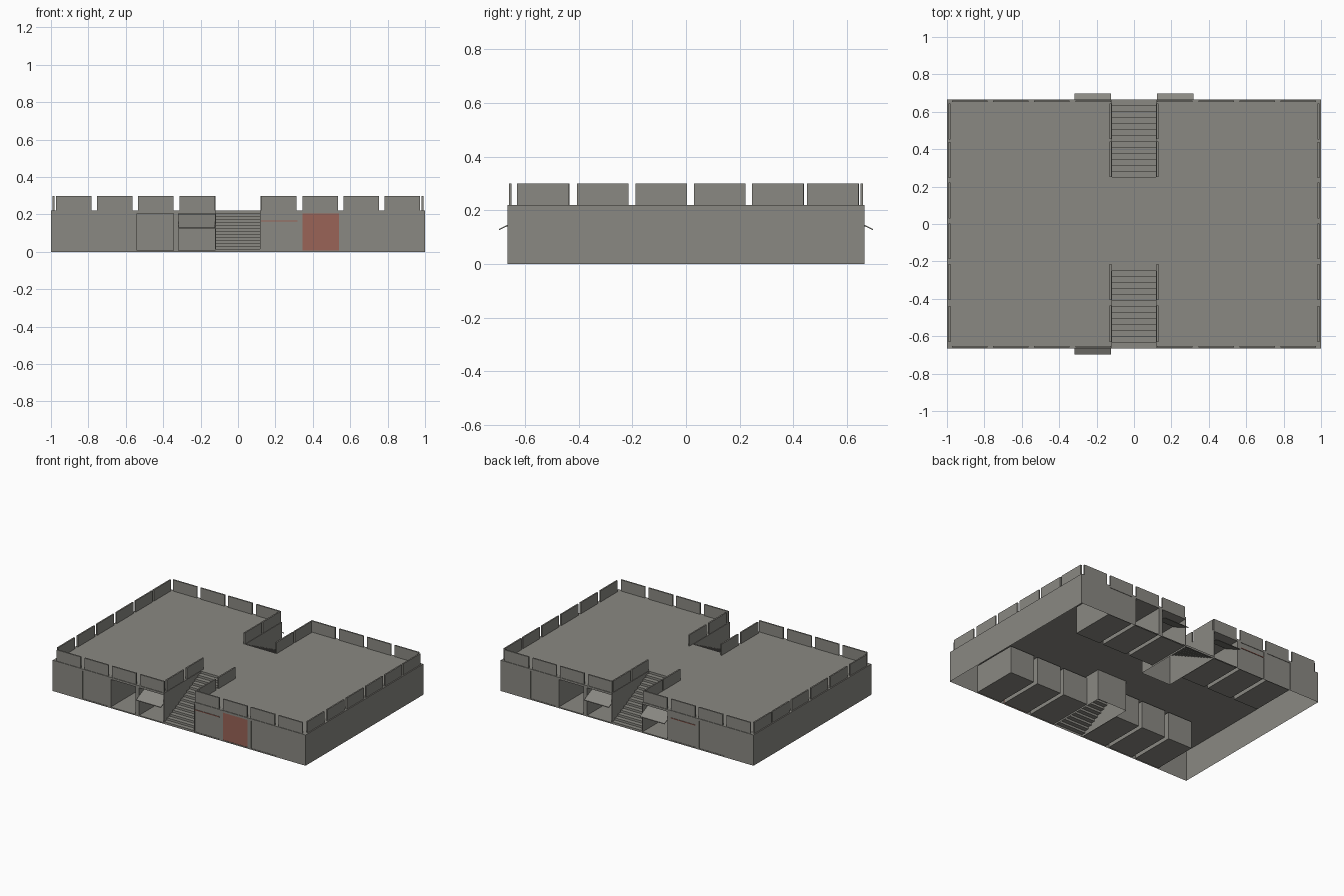
import bpy, bmesh, math

if "Cube" in bpy.data.objects:
    bpy.data.objects.remove(bpy.data.objects["Cube"])

X, Y, H = 1.0, 0.665, 0.22          # half length, half depth, roof height
SX, SY = 0.118, 0.22                # stair half width, inner end of stairs
BAY_W, Z0, Z1, ROOM_Y = 0.195, 0.008, 0.205, 0.33
PARAPET_Z = 0.30


def material(name, rgb):
    m = bpy.data.materials.new(name)
    m.diffuse_color = (*rgb, 1)
    m.use_nodes = True
    m.node_tree.nodes["Principled BSDF"].inputs["Base Color"].default_value = m.diffuse_color
    return m


GREY = material("concrete grey", (0.255, 0.25, 0.225))
RED = material("faded red", (0.32, 0.125, 0.095))


def mesh_object(name, quads, mat=GREY):
    """Object from a list of polygons, welded and consistently oriented."""
    bm = bmesh.new()
    for q in quads:
        bm.faces.new([bm.verts.new(p) for p in q])
    bmesh.ops.remove_doubles(bm, verts=bm.verts, dist=1e-5)
    bmesh.ops.recalc_face_normals(bm, faces=bm.faces)
    me = bpy.data.meshes.new(name)
    bm.to_mesh(me)
    bm.free()
    me.materials.append(mat)
    ob = bpy.data.objects.new(name, me)
    bpy.context.collection.objects.link(ob)
    return ob


def wall_y(x0, x1, y, z0, z1):
    return [(x0, y, z0), (x1, y, z0), (x1, y, z1), (x0, y, z1)]


def wall_x(x, y0, y1, z0, z1):
    return [(x, y0, z0), (x, y1, z0), (x, y1, z1), (x, y0, z1)]


def flat(x0, x1, y0, y1, z):
    return [(x0, y0, z), (x1, y0, z), (x1, y1, z), (x0, y1, z)]


def box(x0, x1, y0, y1, z0, z1):
    return [flat(x0, x1, y0, y1, z0), flat(x0, x1, y0, y1, z1),
            wall_y(x0, x1, y0, z0, z1), wall_y(x0, x1, y1, z0, z1),
            wall_x(x0, y0, y1, z0, z1), wall_x(x1, y0, y1, z0, z1)]


# Roof deck with two stair notches
mesh_object("roof_deck", [
    flat(-X, -SX, -Y, -SY, H), flat(-X, -SX, -SY, SY, H), flat(-X, -SX, SY, Y, H),
    flat(-SX, SX, -SY, SY, H),
    flat(SX, X, -Y, -SY, H), flat(SX, X, -SY, SY, H), flat(SX, X, SY, Y, H)])

# Plain end walls
for name, x in (("left_wall", -X), ("right_wall", X)):
    ob = mesh_object(name, [wall_x(x, -Y, Y, 0, H)])
    if x < 0:
        ob.data.flip_normals()

CENTRES = (-0.667, -0.443, -0.22, 0.22, 0.443, 0.667)
ROWS = {
    "front": (-1, ("shut", "open", "tilted", "bar", "red", "shut")),
    "back": (1, ("shut", "bar", "tilted", "tilted", "open", "shut")),
}

for row, (s, kinds) in ROWS.items():
    y = s * Y
    # Long wall: piers between the bays, lintels and sills over each bay
    quads = []
    for side in (-1, 1):
        edges = [SX]
        for c in (0.22, 0.443, 0.667):
            edges += [c - BAY_W / 2, c + BAY_W / 2]
        edges.append(X)
        for i in range(len(edges) - 1):
            a, b = side * edges[i], side * edges[i + 1]
            if i % 2 == 0:
                quads.append(wall_y(a, b, y, 0, H))
            else:
                quads += [wall_y(a, b, y, 0, Z0), wall_y(a, b, y, Z1, H)]
    wall = mesh_object(row + "_wall", quads)
    for p in wall.data.polygons:
        if p.normal.y * s < 0:
            p.flip()

    # Storage rooms and their doors
    for i, (c, kind) in enumerate(zip(CENTRES, kinds)):
        a, b = c - BAY_W / 2, c + BAY_W / 2
        yi = s * ROOM_Y
        mesh_object(f"{row}_room_{i + 1}", [
            flat(a, b, y, yi, Z0), flat(a, b, y, yi, Z1), wall_y(a, b, yi, Z0, Z1),
            wall_x(a, y, yi, Z0, Z1), wall_x(b, y, yi, Z0, Z1)])
        if kind in ("shut", "bar", "red"):
            mesh_object(f"{row}_door_{i + 1}",
                        box(a, b, y - s * 0.008, y - s * 0.003, Z0, Z1),
                        RED if kind == "red" else GREY)
        if kind == "bar":
            mesh_object(f"{row}_door_stripe_{i + 1}",
                        box(a, b, y - s * 0.003, y + s * 0.001, 0.163, 0.168), RED)
        if kind == "tilted":
            # Up-and-over door, its lower edge swung outwards
            o, n = (s * 0.697, 0.126), (s * 0.55, 0.196)
            t = 0.005
            lo = [(a, o[0], o[1]), (b, o[0], o[1]), (b, n[0], n[1]), (a, n[0], n[1])]
            hi = [(p[0], p[1], p[2] + t) for p in lo]
            mesh_object(f"{row}_tilted_door_{i + 1}", [lo, hi] + [
                [lo[k], lo[(k + 1) % 4], hi[(k + 1) % 4], hi[k]] for k in range(4)])

    # Staircase: treads, risers, cheek walls and inner end wall
    n = 14
    run, rise = (Y - SY) / n, H / n
    quads = []
    for k in range(n):
        y0, y1 = s * (Y - k * run), s * (Y - (k + 1) * run)
        z = (k + 1) * rise
        quads += [wall_y(-SX, SX, y0, z - rise, z), flat(-SX, SX, y0, y1, z)]
        for x in (-SX, SX):
            quads.append(wall_x(x, y0, y1, 0, H))
    quads.append(wall_y(-SX, SX, s * SY, 0, H))
    mesh_object(row + "_stairs", quads)

    # Parapet panels along the long wall
    quads = []
    for side in (-1, 1):
        for a in (0.122, 0.345, 0.563, 0.782):
            u, v = sorted((side * a, side * (a + 0.19)))
            w0, w1 = sorted((s * 0.651, s * 0.661))
            quads.append(box(u, v, w0, w1, H, PARAPET_Z))
    for k, q in enumerate(quads):
        mesh_object(f"{row}_parapet_{k + 1}", q)

    # Panels either side of the stair opening
    spans = ((-0.63, -0.435), (-0.405, -0.215)) if s < 0 else ((0.25, 0.44), (0.455, 0.645))
    for side in (-1, 1):
        for k, (u, v) in enumerate(spans):
            x0, x1 = sorted((side * 0.121, side * 0.131))
            mesh_object(f"{row}_stair_guard_{k + 1}", box(x0, x1, u, v, H, PARAPET_Z))

# Parapet panels on the two ends
for name, side in (("left", -1), ("right", 1)):
    for k, u in enumerate((-0.63, -0.407, -0.188, 0.03, 0.246, 0.452)):
        x0, x1 = sorted((side * 0.982, side * 0.992))
        mesh_object(f"{name}_parapet_{k + 1}", box(x0, x1, u, u + 0.192, H, PARAPET_Z))
